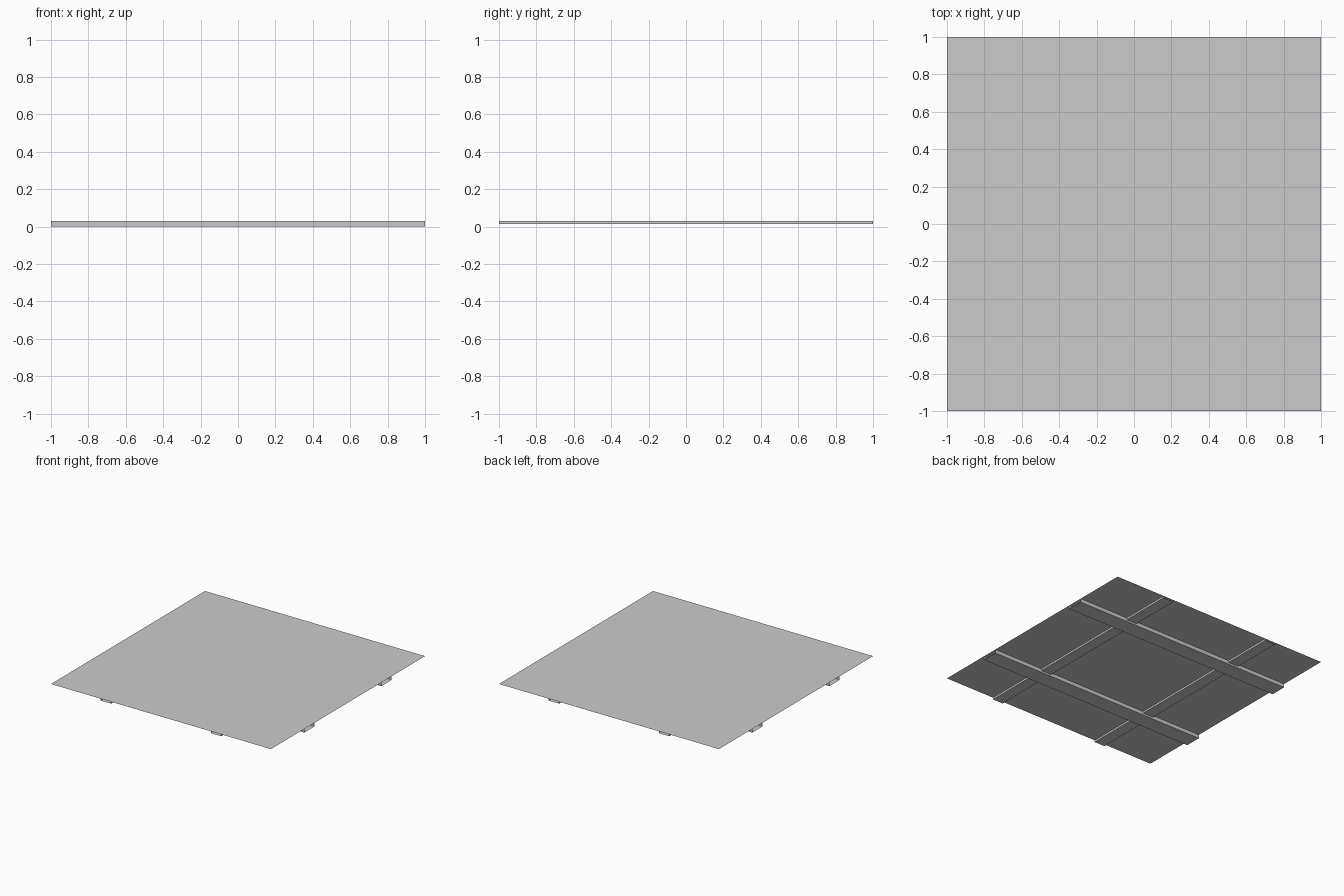
import bpy
import bmesh

TOP = 0.03  # height of the deck surface

cube = bpy.data.objects.get("Cube")
if cube:
    bpy.data.objects.remove(cube, do_unlink=True)

grey = bpy.data.materials.new("plain grey")
grey.use_nodes = True
colour = (0.6, 0.6, 0.6, 1)
grey.diffuse_color = colour
grey.node_tree.nodes["Principled BSDF"].inputs["Base Color"].default_value = colour


def add_object(name, bm):
    mesh = bpy.data.meshes.new(name)
    bm.to_mesh(mesh)
    bm.free()
    mesh.materials.append(grey)
    obj = bpy.data.objects.new(name, mesh)
    bpy.context.collection.objects.link(obj)
    return obj


def add_channel(name, axis, centre, width, bottom):
    """Open-ended sheet channel hanging under the deck along an axis."""
    half = width / 2
    profile = [(-half, TOP), (-half, bottom), (half, bottom), (half, TOP)]
    bm = bmesh.new()
    rows = []
    for end in (-1, 1):
        row = []
        for offset, z in profile:
            side = centre + offset
            row.append(bm.verts.new((end, side, z) if axis == "x" else (side, end, z)))
        rows.append(row)
    for i in range(len(profile) - 1):
        face = bm.faces.new((rows[0][i], rows[0][i + 1], rows[1][i + 1], rows[1][i]))
        # Point each wall away from the middle of the channel
        face.normal_update()
        across = face.calc_center_median()[1 if axis == "x" else 0] - centre
        normal = face.normal
        outward = normal[1 if axis == "x" else 0] * across - normal.z
        if outward < 0:
            face.normal_flip()
    return add_object(name, bm)


# Thin square deck
deck = bmesh.new()
bmesh.ops.create_grid(deck, x_segments=1, y_segments=1, size=1)
bmesh.ops.translate(deck, verts=deck.verts, vec=(0, 0, TOP))
add_object("deck_sheet", deck)

# Deep main beams run side to side, shallow joists run front to back
for label, place in (("front", -0.5), ("back", 0.5)):
    add_channel(label + "_beam", "x", place, 0.135, 0)
for label, place in (("right", -0.5), ("left", 0.5)):
    add_channel(label + "_joist", "y", place, 0.095, 0.015)
